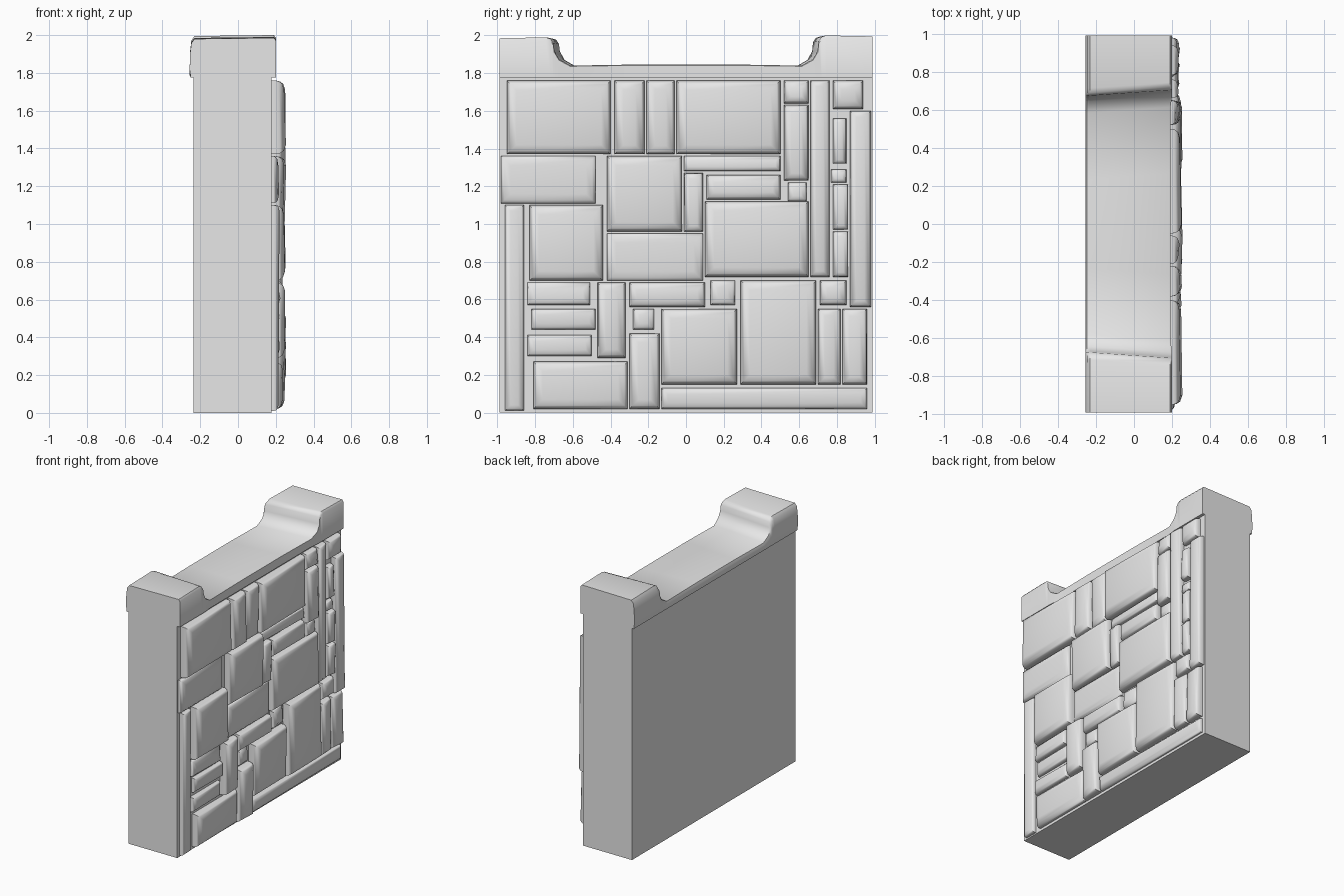
import bpy
import bmesh
import random
from math import radians

random.seed(4)
default_cube = bpy.data.objects.get("Cube")
if default_cube:
    bpy.data.objects.remove(default_cube, do_unlink=True)

# One plain stone colour
stone_grey = bpy.data.materials.new("stone_grey")
stone_grey.use_nodes = True
colour = (0.8, 0.8, 0.8, 1)
stone_grey.diffuse_color = colour
stone_grey.node_tree.nodes["Principled BSDF"].inputs["Base Color"].default_value = colour


def loft(name, rings, smooth_angle):
    """Skin a series of matching point rings and close both ends."""
    bm = bmesh.new()
    loops = [[bm.verts.new(point) for point in ring] for ring in rings]
    count = len(rings[0])
    for lower, upper in zip(loops, loops[1:]):
        for i in range(count):
            j = (i + 1) % count
            bm.faces.new((lower[i], lower[j], upper[j], upper[i]))
    bm.faces.new(loops[0])
    bm.faces.new(loops[-1])
    bmesh.ops.recalc_face_normals(bm, faces=bm.faces)
    mesh = bpy.data.meshes.new(name)
    bm.to_mesh(mesh)
    bm.free()
    mesh.materials.append(stone_grey)
    obj = bpy.data.objects.new(name, mesh)
    bpy.context.collection.objects.link(obj)
    bpy.ops.object.select_all(action="DESELECT")
    obj.select_set(True)
    bpy.context.view_layer.objects.active = obj
    bpy.ops.object.shade_smooth_by_angle(angle=radians(smooth_angle))
    return obj


def rectangle(x, y0, y1, z0, z1):
    return [(x, y0, z0), (x, y1, z0), (x, y1, z1), (x, y0, z1)]


# Plain wall slab
FACE = 0.178
loft("wall_body", [rectangle(x, -0.99, 0.99, 0, 1.78) for x in (-0.235, FACE)], 30)


# Coping: a lofted cap with raised ends and a skewed dip between them
def cap_ring(y, top, side):
    base = 1.775
    height = top - base
    right = 0.2 if abs(y) > 0.6 else 0.192
    section = [(-0.25, base), (-0.256, base + height * 0.2),
               (-0.254, base + height * 0.6), (-0.247, base + height * 0.87),
               (-0.23, top - 0.005), (right - 0.01, top),
               (right, top - height * 0.06), (right, base)]
    skew = 0 if abs(y) > 0.9 else 0.07 * side
    return [(x, y + skew * x, z) for x, z in section]


half_profile = [(0.99, 1.985), (0.73, 1.99), (0.705, 1.982), (0.69, 1.96),
                (0.685, 1.92), (0.66, 1.875), (0.6, 1.84), (0.25, 1.846)]
rings = [cap_ring(-y, z, -1) for y, z in half_profile]
rings += [cap_ring(y, z + 0.01 * (z > 1.95), 1) for y, z in reversed(half_profile)]
loft("coping", rings, 50)

# Facing stones as (y start, y end, z start, z end) in hundredths, by how far they stand out
proud_stones = [
    (-95, -40, 137, 176), (-38, -22, 137, 176), (-5, 50, 137, 176),
    (-42, -2, 96, 136), (10, 65, 72, 112), (-83, -44, 70, 110),
    (29, 69, 15, 70), (-13, 27, 15, 55), (-30, -14, 2, 42),
    (52, 65, 123, 163), (-47, -32, 29, 69),
]
middle_stones = [
    (-21, -6, 137, 176), (52, 65, 164, 176), (78, 94, 161, 176),
    (78, 85, 132, 156), (87, 98, 56, 160), (-1, 9, 96, 127),
    (11, 50, 113, 126), (78, 86, 97, 121), (78, 86, 72, 96),
    (-30, 10, 56, 69), (71, 85, 57, 70), (70, 82, 15, 55),
    (83, 96, 15, 55), (-81, -31, 2, 27), (66, 76, 72, 176),
]
low_stones = [
    (-98, -48, 111, 136), (-1, 50, 128, 136), (54, 64, 112, 122),
    (77, 85, 122, 129), (-96, -86, 1, 110), (-42, 9, 70, 95),
    (-84, -51, 57, 69), (13, 26, 57, 70), (-82, -48, 44, 55),
    (-28, -17, 44, 55), (-84, -50, 30, 41), (-13, 96, 2, 13),
]


# Each stone is a pillow: stacked rectangles that shrink towards a slightly tilted face
def facing_stone(name, bounds, depth):
    y0, y1, z0, z1 = (value / 100 for value in bounds)
    round_off = min(0.05, 0.3 * min(y1 - y0, z1 - z0))
    tilt_y, tilt_z = (random.uniform(-0.006, 0.006) for _ in range(2))
    layers = []
    for inset, rise in ((0, -0.1), (0, 0.3), (0.1, 0.6), (0.35, 0.85), (1, 1)):
        d = inset * round_off
        ring = rectangle(FACE + depth * rise, y0 + d, y1 - d, z0 + d, z1 - d)
        layers.append([(x + max(rise, 0) * (tilt_y * (1 if y > (y0 + y1) / 2 else -1)
                                            + tilt_z * (1 if z > (z0 + z1) / 2 else -1)), y, z)
                       for x, y, z in ring])
    loft(name, layers, 60)


for label, stones, depth in (("proud", proud_stones, 0.068),
                             ("middle", middle_stones, 0.054),
                             ("low", low_stones, 0.037)):
    for number, bounds in enumerate(stones, 1):
        facing_stone(f"{label}_stone_{number}", bounds, depth)
